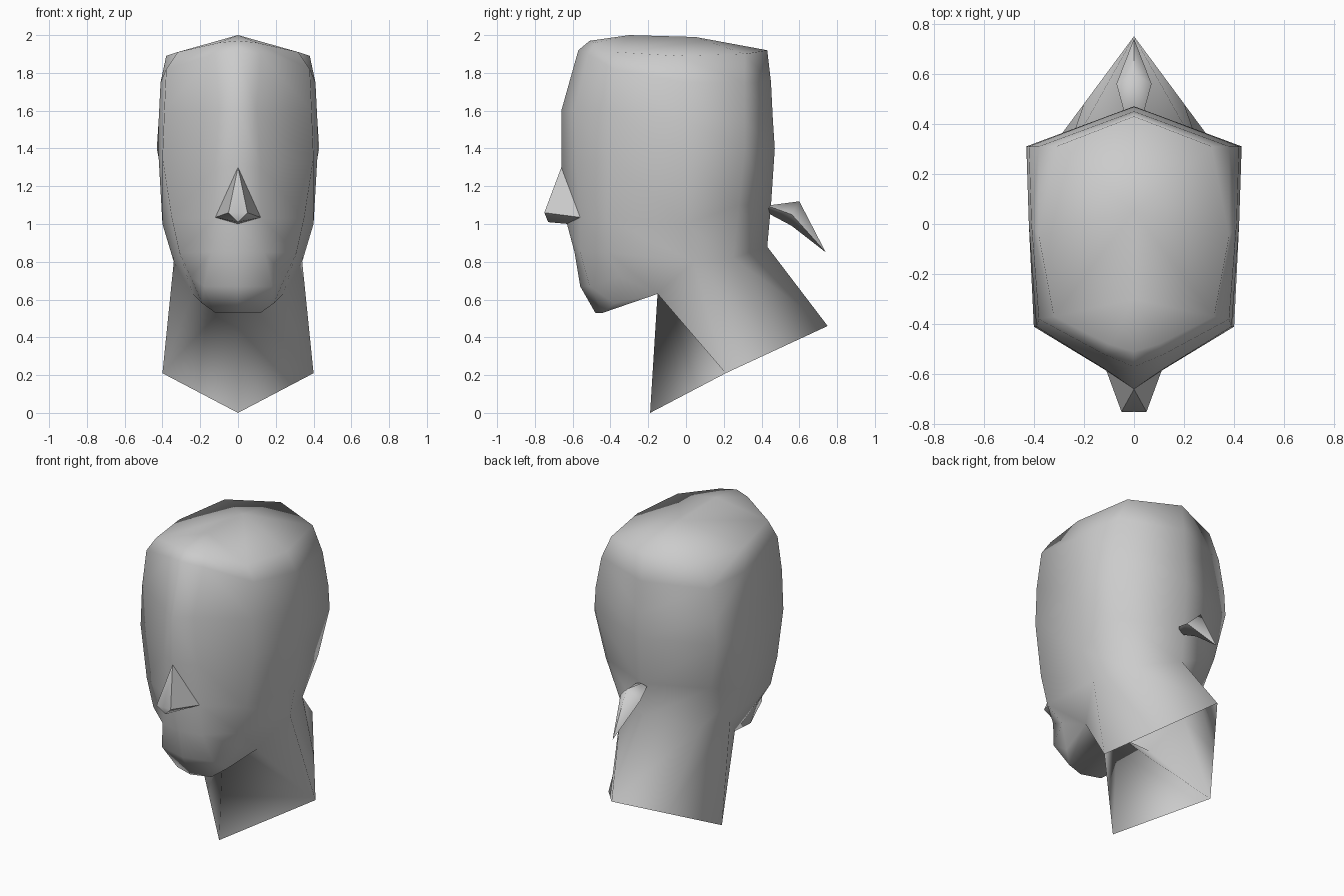
import bpy
import bmesh
import math

default = bpy.data.objects.get("Cube")
if default:
    bpy.data.objects.remove(default, do_unlink=True)


def make_material(name, colour):
    material = bpy.data.materials.new(name)
    material.use_nodes = True
    material.diffuse_color = colour
    material.node_tree.nodes["Principled BSDF"].inputs["Base Color"].default_value = colour
    return material


clay = make_material("clay grey", (0.6, 0.6, 0.6, 1))


def build_mirrored(name, points, faces, smooth_angle):
    """Build the left half from named points, then mirror and weld it."""
    bm = bmesh.new()
    verts = {key: bm.verts.new(position) for key, position in points.items()}
    for face in faces:
        bm.faces.new([verts[key] for key in face])
    geometry = bm.verts[:] + bm.edges[:] + bm.faces[:]
    bmesh.ops.mirror(bm, geom=geometry, axis='X', merge_dist=0.0)
    bmesh.ops.remove_doubles(bm, verts=bm.verts[:], dist=0.001)
    bmesh.ops.recalc_face_normals(bm, faces=bm.faces[:])
    mesh = bpy.data.meshes.new(name)
    bm.to_mesh(mesh)
    bm.free()
    mesh.materials.append(clay)
    part = bpy.data.objects.new(name, mesh)
    bpy.context.collection.objects.link(part)
    bpy.ops.object.select_all(action='DESELECT')
    part.select_set(True)
    bpy.context.view_layer.objects.active = part
    bpy.ops.object.shade_smooth_by_angle(angle=math.radians(smooth_angle))
    return part


# Head columns, each running from the crown edge down to the jaw or nape
columns = {
    "face": [(0, -.51, 1.97), (0, -.57, 1.92), (0, -.66, 1.6), (0, -.66, 1.3),
             (0, -.63, 1), (0, -.59, .85), (0, -.56, .67), (0, -.48, .53)],
    "muzzle": [(.1, -.48, 1.96), (.12, -.52, 1.9), (.1, -.59, 1.6), (.12, -.58, 1.3),
               (.12, -.56, 1.03), (.14, -.56, .85), (.18, -.51, .67), (.12, -.44, .53)],
    "cheek": [(.32, -.37, 1.91), (.38, -.38, 1.82), (.39, -.41, 1.6), (.4, -.41, 1.35),
              (.35, -.42, 1.03), (.31, -.41, .85), (.25, -.35, .72), (.19, -.38, .58)],
    "side": [(.38, -.05, 1.89), (.41, 0, 1.75), (.42, 0, 1.55), (.42, 0, 1.35),
             (.4, 0, 1), (.34, .04, .8)],
    "corner": [(.31, .31, 1.9), (.38, .31, 1.75), (.42, .31, 1.55), (.43, .31, 1.4),
               (.37, .28, 1.1), (.28, .25, .82)],
    "nape": [(0, .43, 1.92), (0, .45, 1.75), (0, .46, 1.55), (0, .47, 1.4),
             (0, .45, 1.1), (0, .43, .88)],
}
points = {(name, row): position
          for name, column in columns.items()
          for row, position in enumerate(column)}
faces = []
names = list(columns)
for first, second in zip(names, names[1:]):
    rows = min(len(columns[first]), len(columns[second]))
    for row in range(rows - 1):
        faces.append([(first, row), (second, row), (second, row + 1), (first, row + 1)])

# Crown, a low hipped cap with a short ridge
points["ridge_front"] = (0, -.3, 2)
points["ridge_back"] = (0, .05, 1.99)
for first, second, peak in [("face", "muzzle", "ridge_front"),
                            ("muzzle", "cheek", "ridge_front"),
                            ("side", "corner", "ridge_back"),
                            ("corner", "nape", "ridge_back")]:
    faces.append([(first, 0), (second, 0), peak])
faces.append([("cheek", 0), ("side", 0), "ridge_back", "ridge_front"])

# Jaw sides and underside, closing to a wide throat edge
points["throat"] = (0, -.15, .64)
points["throat_side"] = (.24, -.15, .63)
jaw_end = ("side", 5)
faces += [[("cheek", 5), jaw_end, "throat_side", ("cheek", 6)],
          [("cheek", 6), "throat_side", ("cheek", 7)],
          [("cheek", 7), "throat_side", ("muzzle", 7)],
          [("muzzle", 7), "throat_side", "throat", ("face", 7)]]

# Neck, a diamond tube with an open slanted rim
points.update({"rim_front": (0, -.19, 0), "rim_side": (.4, .21, .21),
               "rim_corner": (.2, .48, .335), "rim_back": (0, .75, .46)})
faces += [["throat", "throat_side", "rim_side", "rim_front"],
          ["throat_side", jaw_end, "rim_side"],
          [jaw_end, ("corner", 5), "rim_corner", "rim_side"],
          [("corner", 5), ("nape", 5), "rim_back", "rim_corner"]]
build_mirrored("head_and_neck", points, faces, 120)

# Nose wedge, narrow at the brow and widening to the wings
nose = {"brow": (0, -.66, 1.3), "tip": (0, -.75, 1.06), "tip_side": (.05, -.75, 1.06),
        "wing": (.12, -.56, 1.035), "under": (0, -.73, 1.01), "base": (0, -.62, 1)}
build_mirrored("nose", nose, [
    ["brow", "tip_side", "tip"],
    ["brow", "wing", "tip_side"],
    ["tip", "tip_side", "under"],
    ["tip_side", "wing", "under"],
    ["under", "wing", "base"],
], 55)

# Tied hair at the back, a pointed lens shape
tail = {"root": (0, .41, 1.07), "root_side": (.04, .45, 1.09), "root_top": (0, .45, 1.1),
        "crest": (0, .6, 1.12), "flank": (.07, .56, 1.05),
        "belly": (0, .56, .99), "point": (0, .74, .85)}
build_mirrored("hair_tail", tail, [
    ["root", "root_side", "root_top"],
    ["root_top", "root_side", "flank", "crest"],
    ["crest", "flank", "point"],
    ["root", "belly", "flank", "root_side"],
    ["belly", "point", "flank"],
], 80)
